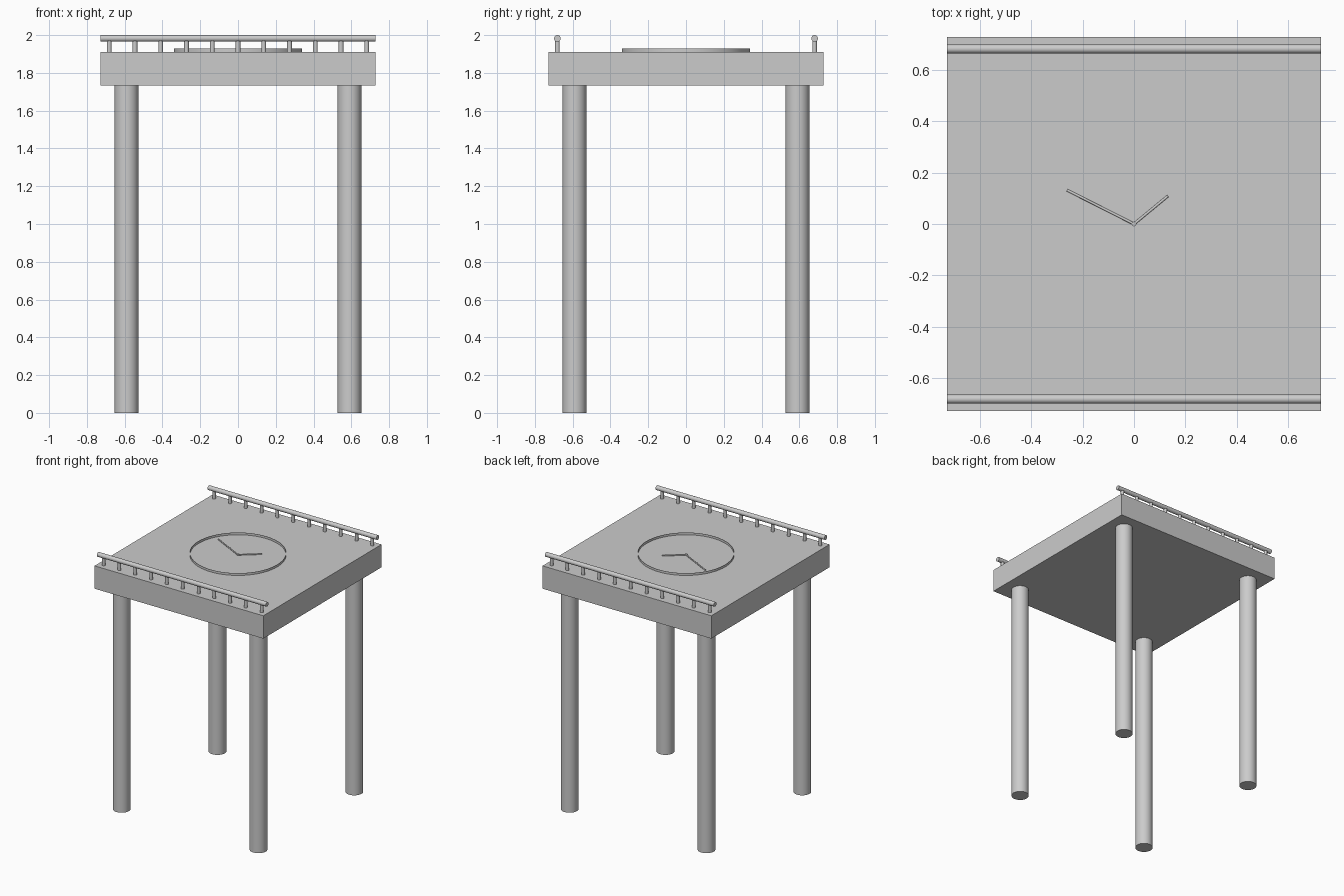
import bpy
from mathutils import Vector

if "Cube" in bpy.data.objects:
    bpy.data.objects.remove(bpy.data.objects["Cube"])

HALF, BOTTOM, TOP = 0.728, 1.733, 1.911   # slab half width and heights


def rod(name, a, b, radius, sides=32, caps='NGON'):
    """Cylinder running from point a to point b."""
    a, b = Vector(a), Vector(b)
    axis = b - a
    bpy.ops.mesh.primitive_cylinder_add(
        vertices=sides, radius=radius, depth=axis.length, end_fill_type=caps,
        location=(a + b) / 2, rotation=axis.to_track_quat('Z', 'Y').to_euler())
    ob = bpy.context.object
    ob.name = name
    bpy.ops.object.shade_smooth_by_angle()
    return ob


# Table slab
bpy.ops.mesh.primitive_cube_add(size=1, location=(0, 0, (BOTTOM + TOP) / 2))
slab = bpy.context.object
slab.name = "table_slab"
slab.scale = (2 * HALF, 2 * HALF, TOP - BOTTOM)
bpy.ops.object.transform_apply(location=False, rotation=False, scale=True)

# Four round legs
for side_y, row in ((-1, "front"), (1, "back")):
    for side_x, col in ((-1, "left"), (1, "right")):
        x, y = side_x * 0.59, side_y * 0.59
        rod(f"{row}_{col}_leg", (x, y, 0), (x, y, BOTTOM), 0.063, 48)

# Front and back railings with balusters
RAIL_R = 0.0175
RAIL_Z = 2.0 - RAIL_R
for side_y, row in ((-1, "front"), (1, "back")):
    y = side_y * 0.681
    rod(f"{row}_rail", (-HALF, y, RAIL_Z), (HALF, y, RAIL_Z), RAIL_R)
    for i in range(11):
        x = (i - 5) * 0.1364
        rod(f"{row}_baluster_{i + 1}", (x, y, TOP), (x, y, RAIL_Z), 0.0125, 24)

# Clock rim: thin open band standing on the slab
rod("clock_rim", (0, 0, TOP), (0, 0, 1.929), 0.34, 96, 'NOTHING')

# Clock hands and centre pin
HAND_Z = TOP + 0.003
rod("minute_hand", (0, 0, HAND_Z), (-0.261, 0.132, HAND_Z), 0.005, 16)
rod("hour_hand", (0, 0, HAND_Z), (0.132, 0.109, HAND_Z), 0.005, 16)
rod("centre_pin", (0, 0, TOP), (0, 0, TOP + 0.008), 0.009, 24)
